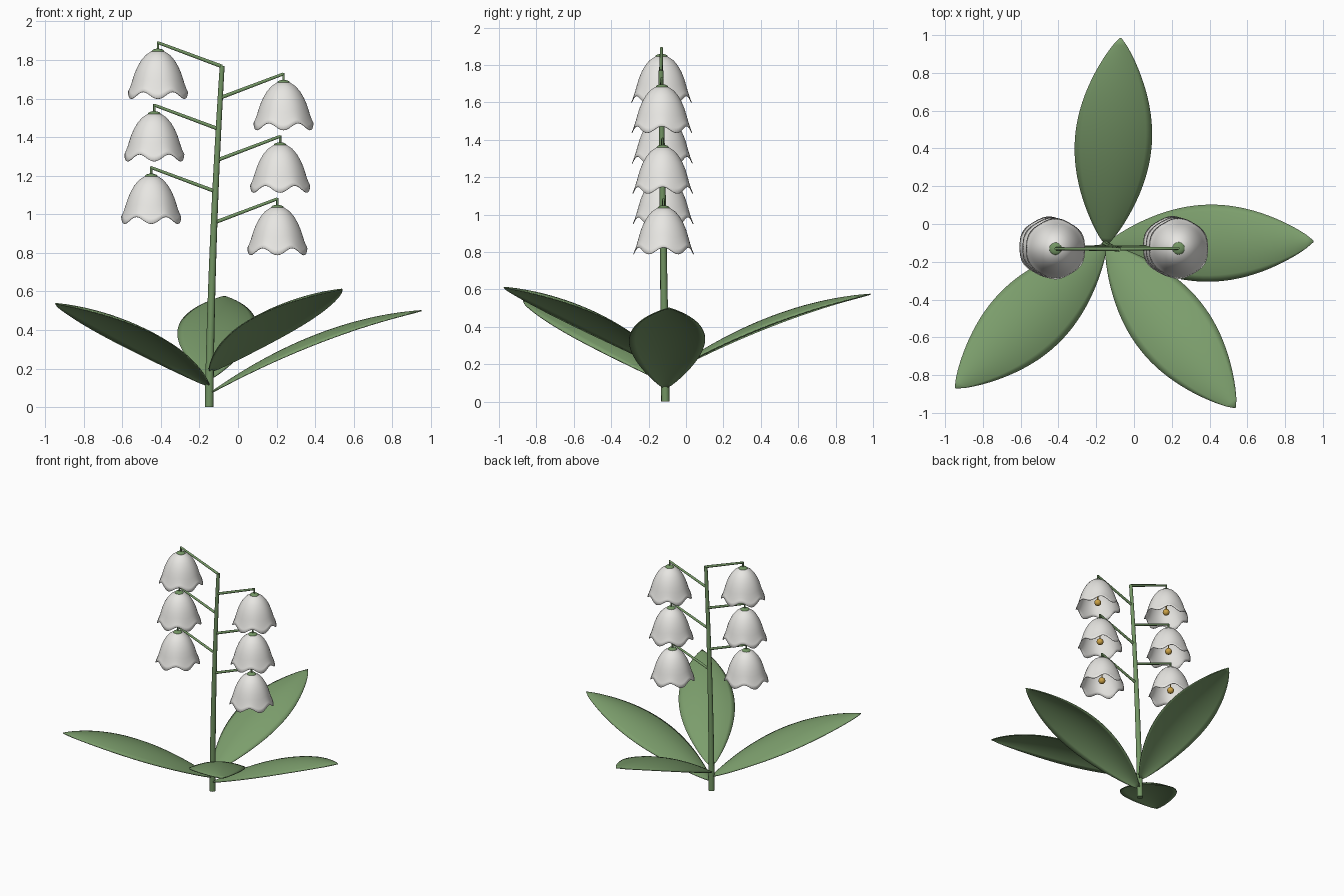
import bpy, math
from mathutils import Vector

if "Cube" in bpy.data.objects:
    bpy.data.objects.remove(bpy.data.objects["Cube"])


def material(name, rgb):
    m = bpy.data.materials.new(name)
    m.diffuse_color = (*rgb, 1)
    m.use_nodes = True
    m.node_tree.nodes["Principled BSDF"].inputs["Base Color"].default_value = m.diffuse_color
    return m


LEAF = material("leaf green", (0.20, 0.34, 0.15))
STEM = material("stem green", (0.17, 0.30, 0.125))
WHITE = material("petal white", (0.82, 0.81, 0.78))
GOLD = material("stamen gold", (0.60, 0.36, 0.06))


def grid_object(name, rows, mat, closed=False, thickness=0.0):
    """Skin a list of equal-length point rows with quads."""
    n = len(rows[0])
    verts = [p for row in rows for p in row]
    faces = []
    for i in range(len(rows) - 1):
        for j in range(n if closed else n - 1):
            k = (j + 1) % n
            faces.append((i * n + j, i * n + k, (i + 1) * n + k, (i + 1) * n + j))
    me = bpy.data.meshes.new(name)
    me.from_pydata(verts, [], faces)
    me.materials.append(mat)
    me.shade_smooth()
    ob = bpy.data.objects.new(name, me)
    bpy.context.collection.objects.link(ob)
    if thickness:
        mod = ob.modifiers.new("thickness", 'SOLIDIFY')
        mod.thickness = thickness
        mod.offset = 0
    return ob


def tube(name, points, radii, mat):
    """Round tube through points, with a radius at each point."""
    cu = bpy.data.curves.new(name, 'CURVE')
    cu.dimensions = '3D'
    cu.bevel_depth = 1.0
    cu.bevel_resolution = 3
    cu.use_fill_caps = True
    sp = cu.splines.new('POLY')
    sp.points.add(len(points) - 1)
    for p, co, r in zip(sp.points, points, radii):
        p.co = (*co, 1)
        p.radius = r
    sp.use_smooth = True
    cu.materials.append(mat)
    ob = bpy.data.objects.new(name, cu)
    bpy.context.collection.objects.link(ob)
    return ob


def ball(name, loc, scale, mat):
    bpy.ops.mesh.primitive_uv_sphere_add(segments=20, ring_count=12, radius=1, location=loc)
    ob = bpy.context.object
    ob.name = name
    ob.scale = scale
    ob.data.materials.append(mat)
    bpy.ops.object.shade_smooth()


# Main stem: gently leaning and tapering
def stem_at(z):
    t = z / 1.77
    return Vector((-0.15 + 0.025 * t + 0.043 * t * t, -0.11 - 0.024 * t, z))


N = 16
tube("stem", [stem_at(1.77 * i / N) for i in range(N + 1)],
     [0.023 - 0.010 * i / N for i in range(N + 1)], STEM)


# Leaves: arched blades spiralling up the stem base, edges drooping
def leaf(name, base_z, azimuth):
    a = math.radians(azimuth)
    out, side = Vector((math.cos(a), math.sin(a), 0)), Vector((-math.sin(a), math.cos(a), 0))
    base = stem_at(base_z)
    rows = []
    for i in range(29):
        t = i / 28
        w = 0.203 * max(math.sin(math.pi * t), 0.004) ** 0.8
        row = []
        for j in range(13):
            s = j / 6 - 1
            z = 0.78 * t - 0.35 * t * t - 0.045 * s * s * w / 0.2
            row.append(base + out * 1.10 * t + side * w * s + Vector((0, 0, z)))
        rows.append(row)
    grid_object(name, rows, LEAF, thickness=0.006)


for i in range(4):
    leaf(f"leaf_{i + 1}", 0.07 + 0.037 * i, 1 - 137.5 * i)

# Bell outline: radius and drop below the cap
BELL = [(0.012, 0.004), (0.035, 0.012), (0.062, 0.030), (0.085, 0.057), (0.104, 0.090),
        (0.119, 0.125), (0.130, 0.160), (0.139, 0.190), (0.148, 0.215), (0.158, 0.238)]


def bell(name, top):
    rows = []
    for r, d in BELL:
        f = (d / 0.238) ** 3
        row = []
        for j in range(72):
            a = 2 * math.pi * j / 72
            lobe = -math.cos(6 * a)            # six lobes, one facing front
            rr = r * (1 + 0.02 * f * (lobe - 0.3))
            row.append(top + Vector((rr * math.cos(a), rr * math.sin(a), -d - 0.018 * f * lobe)))
        rows.append(row)
    grid_object(name, rows, WHITE, closed=True, thickness=0.004)


# Flowers: alternate right and left up the stem
for i in range(6):
    n = i + 1
    start = stem_at(0.956 + 0.162 * i)
    end = start + Vector((0.328 if i % 2 == 0 else -0.333, 0.003, 0.124))
    top = end - Vector((0, 0, 0.036))
    tube(f"flower_stalk_{n}", [start, end], [0.010, 0.008], STEM)
    tube(f"flower_hanger_{n}", [end + Vector((0, 0, 0.005)), top - Vector((0, 0, 0.01))],
         [0.006, 0.006], STEM)
    ball(f"cap_{n}", top - Vector((0, 0, 0.010)), (0.033, 0.033, 0.015), STEM)
    bell(f"bell_{n}", top)
    tube(f"style_{n}", [top - Vector((0, 0, 0.01)), top - Vector((0, 0, 0.18))],
         [0.005, 0.005], GOLD)
    ball(f"stamen_{n}", top - Vector((0, 0, 0.19)), (0.025,) * 3, GOLD)
